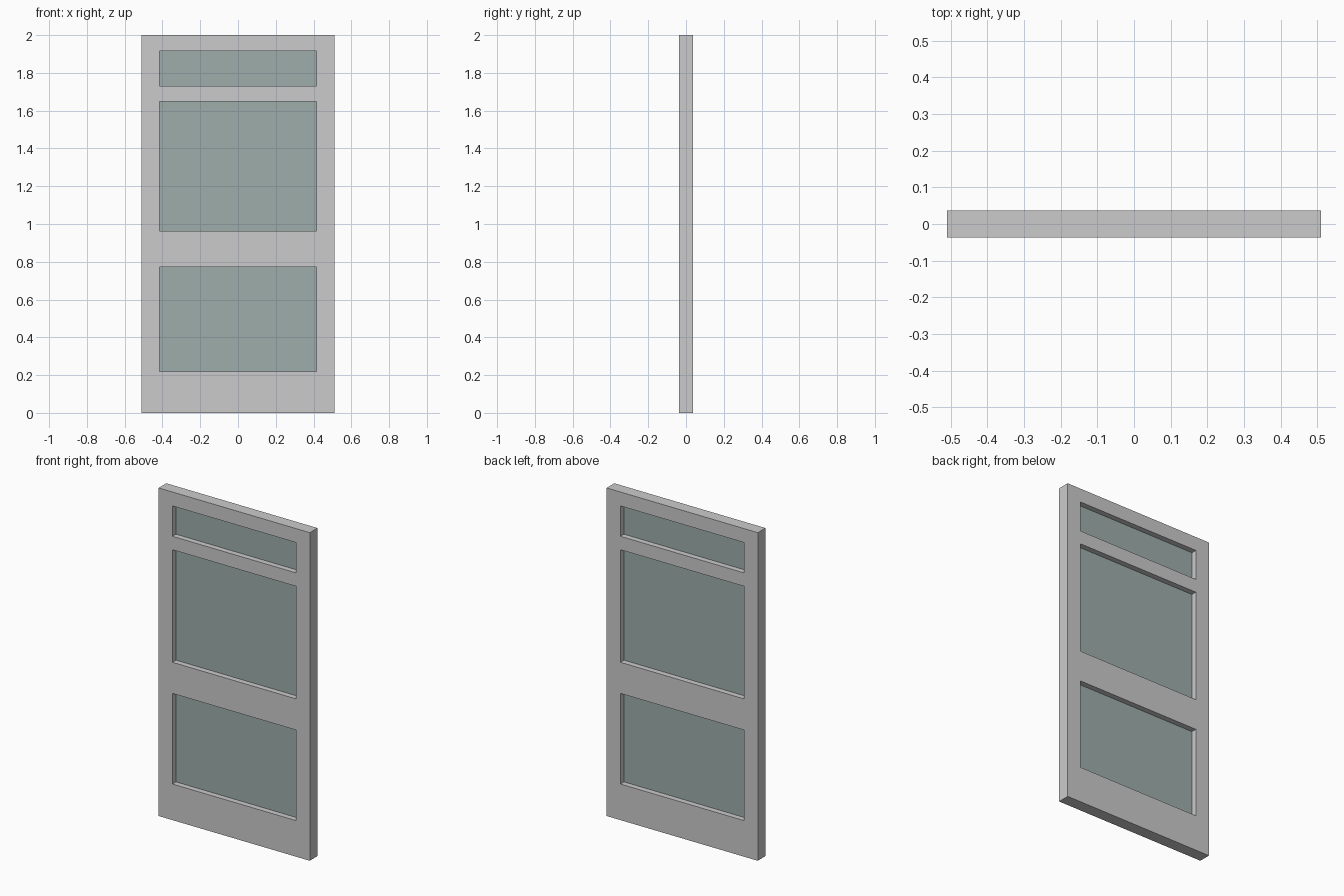
import bpy
import bmesh

old = bpy.data.objects.get("Cube")
if old:
    bpy.data.objects.remove(old, do_unlink=True)


def material(name, color):
    mat = bpy.data.materials.new(name)
    mat.use_nodes = True
    mat.diffuse_color = (*color, 1)
    mat.node_tree.nodes["Principled BSDF"].inputs["Base Color"].default_value = (*color, 1)
    return mat


def finish(name, bm, mat):
    mesh = bpy.data.meshes.new(name)
    bmesh.ops.recalc_face_normals(bm, faces=bm.faces)
    bm.to_mesh(mesh)
    bm.free()
    mesh.materials.append(mat)
    obj = bpy.data.objects.new(name, mesh)
    bpy.context.collection.objects.link(obj)
    return obj


frame_grey = material("frame grey", (0.60, 0.60, 0.60))
glass_teal = material("glass grey teal", (0.34, 0.42, 0.41))

HALF_W, HALF_D, HEIGHT = 0.51, 0.037, 2.0
OPEN_X = 0.416
GLASS_D = 0.003
openings = {"lower": (0.22, 0.772), "middle": (0.962, 1.648), "upper": (1.73, 1.915)}

# Door frame: a grid of cells with the openings left out, extruded to depth
xs = [-HALF_W, -OPEN_X, OPEN_X, HALF_W]
zs = [0.0] + [z for pair in openings.values() for z in pair] + [HEIGHT]
bm = bmesh.new()
grid = [[bm.verts.new((x, -HALF_D, z)) for x in xs] for z in zs]
for r in range(len(zs) - 1):
    for c in range(len(xs) - 1):
        if c == 1 and r % 2 == 1:
            continue
        bm.faces.new((grid[r][c], grid[r][c + 1], grid[r + 1][c + 1], grid[r + 1][c]))
result = bmesh.ops.extrude_face_region(bm, geom=bm.faces[:], use_keep_orig=True)
moved = [g for g in result["geom"] if isinstance(g, bmesh.types.BMVert)]
bmesh.ops.translate(bm, verts=moved, vec=(0, 2 * HALF_D, 0))
# Merge coplanar cells into clean flat faces
bmesh.ops.recalc_face_normals(bm, faces=bm.faces)
bmesh.ops.dissolve_limit(bm, angle_limit=0.01, verts=bm.verts, edges=bm.edges)
finish("door_frame", bm, frame_grey)

# Thin glass panes set in the middle of the frame depth
for label, (low, high) in openings.items():
    bm = bmesh.new()
    bmesh.ops.create_cube(bm, size=1)
    bmesh.ops.scale(bm, verts=bm.verts, vec=(2 * OPEN_X, 2 * GLASS_D, high - low))
    bmesh.ops.translate(bm, verts=bm.verts, vec=(0, 0, (low + high) / 2))
    finish(label + "_glass_pane", bm, glass_teal)
